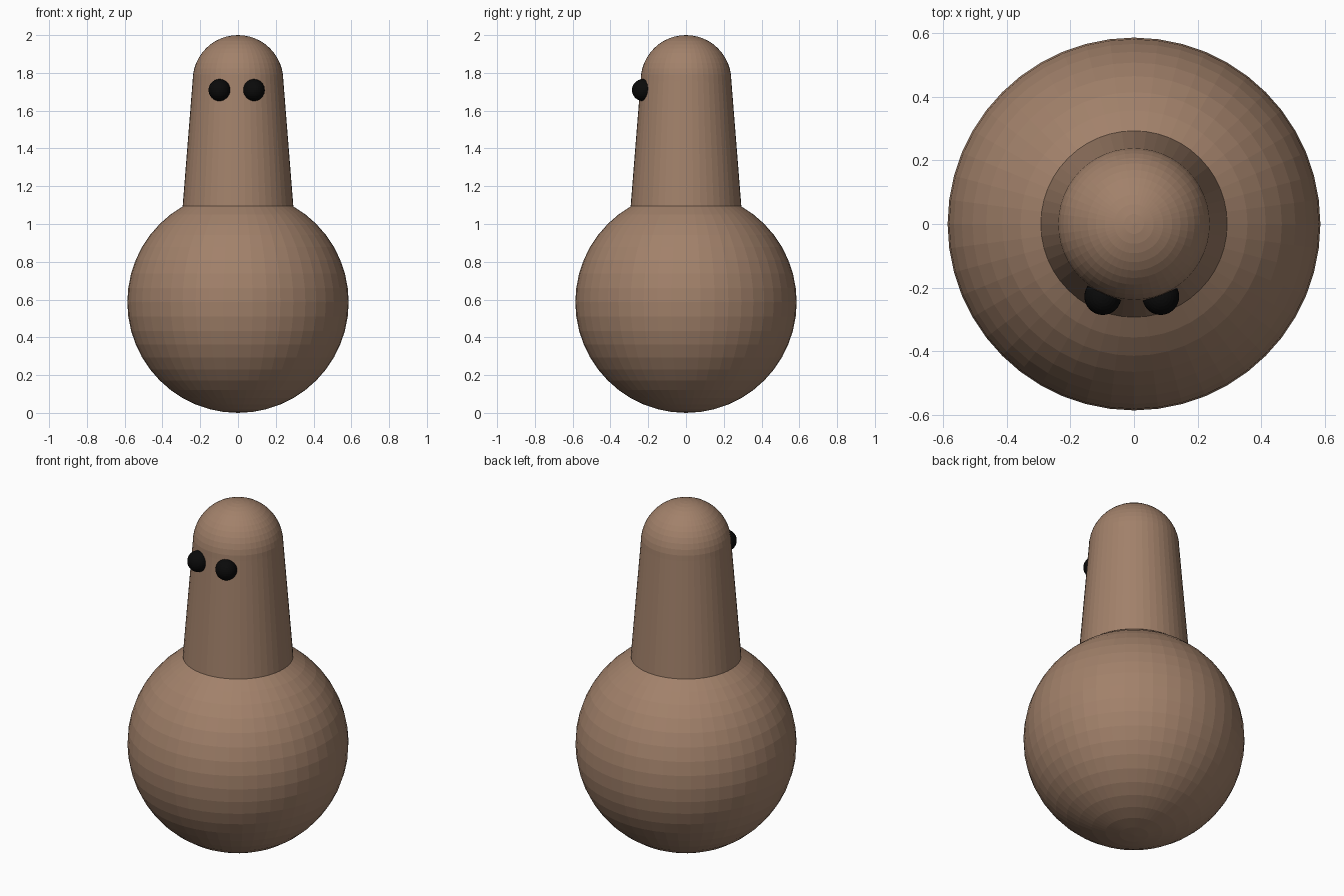
import bpy, bmesh, math
from mathutils import Matrix

if "Cube" in bpy.data.objects:
    bpy.data.objects.remove(bpy.data.objects["Cube"])


def material(name, rgb):
    m = bpy.data.materials.new(name)
    m.diffuse_color = (*rgb, 1)
    m.use_nodes = True
    m.node_tree.nodes["Principled BSDF"].inputs["Base Color"].default_value = m.diffuse_color
    return m


brown = material("warm brown", (0.36, 0.22, 0.145))
black = material("black", (0.003, 0.003, 0.003))


def finish(name, bm, mat):
    bmesh.ops.recalc_face_normals(bm, faces=bm.faces)
    me = bpy.data.meshes.new(name)
    bm.to_mesh(me)
    bm.free()
    me.materials.append(mat)
    ob = bpy.data.objects.new(name, me)
    bpy.context.collection.objects.link(ob)
    return ob


def ball(name, centre, r, seg, rings, mat):
    bm = bmesh.new()
    bmesh.ops.create_uvsphere(bm, u_segments=seg, v_segments=rings, radius=r,
                              matrix=Matrix.Translation(centre))
    return finish(name, bm, mat)


def lathe(name, profile, seg, mat):
    bm = bmesh.new()
    vs = [bm.verts.new((r, 0, z)) for r, z in profile]
    es = [bm.edges.new(p) for p in zip(vs, vs[1:])]
    bmesh.ops.spin(bm, geom=vs + es, cent=(0, 0, 0), axis=(0, 0, 1),
                   angle=math.tau, steps=seg, use_merge=True)
    bmesh.ops.remove_doubles(bm, verts=bm.verts, dist=1e-5)
    return finish(name, bm, mat)


# Round faceted body
ball("body", (0, 0, 0.586), 0.586, 48, 24, brown)

# Tapered neck running into a domed head
dome = [(0.24 * math.cos(i * math.pi / 24), 1.76 + 0.24 * math.sin(i * math.pi / 24))
        for i in range(12)]
lathe("neck_and_head", [(0, 1.095), (0.293, 1.095)] + dome + [(0, 2.0)], 48, brown)

# Eyes, half sunk into the front of the head
for side, x in (("left", -0.098), ("right", 0.084)):
    ball(side + "_eye", (x, -0.228, 1.709), 0.058, 32, 16, black)
